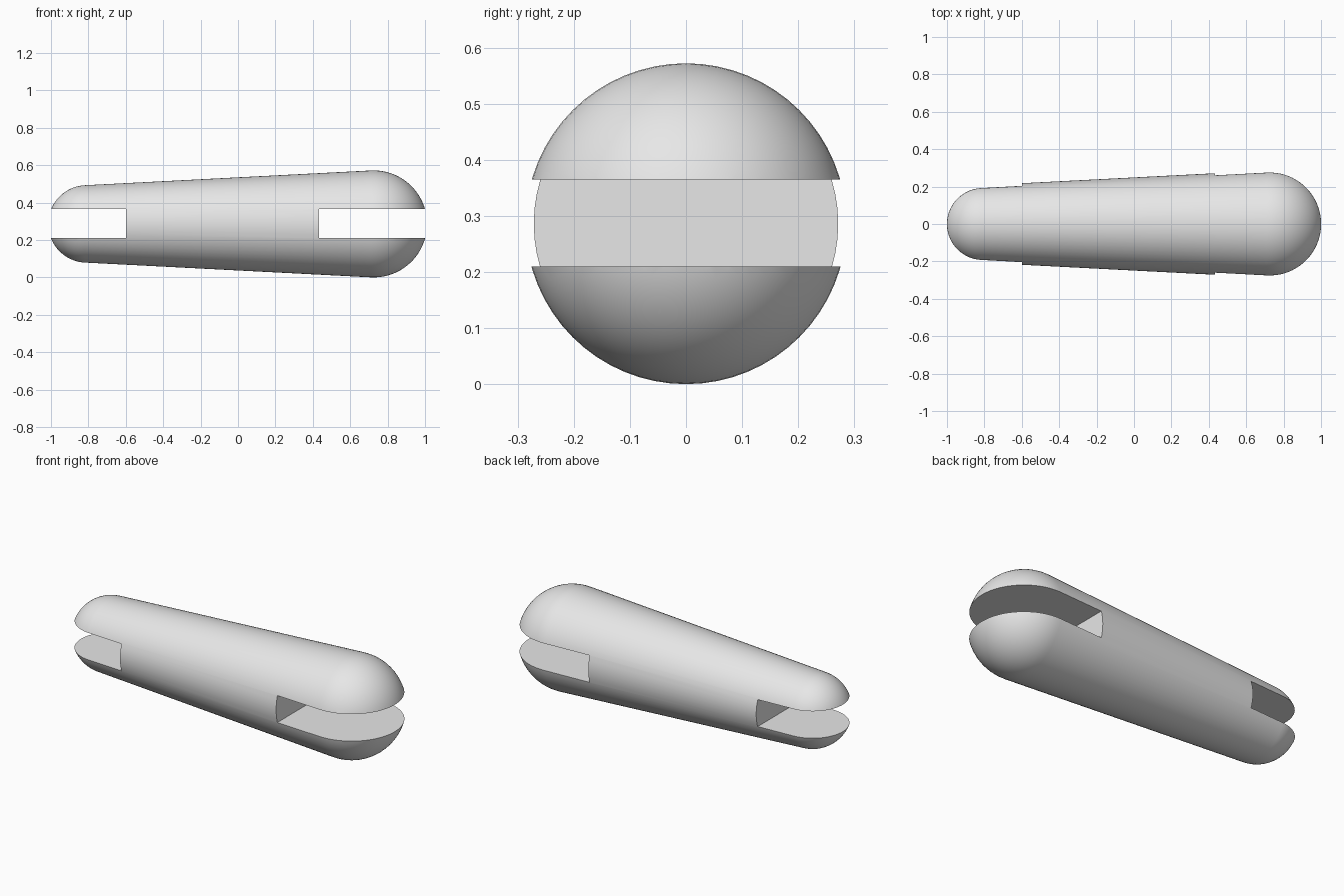
import bpy, bmesh
from math import asin, cos, sin, pi, radians
from mathutils import Vector

if "Cube" in bpy.data.objects:
    bpy.data.objects.remove(bpy.data.objects["Cube"], do_unlink=True)

AXIS_Z = 0.286
BIG_R, BIG_X = 0.286, 0.725
SMALL_R, SMALL_X = 0.207, -0.808
SLOT_HALF = 0.0775
STEPS, SIDES = 20, 64

grey = bpy.data.materials.new("light_grey")
grey.use_nodes = True
grey.diffuse_color = (0.8, 0.8, 0.8, 1)
grey.node_tree.nodes["Principled BSDF"].inputs["Base Color"].default_value = (0.8, 0.8, 0.8, 1)


def add_object(name, bm):
    bmesh.ops.recalc_face_normals(bm, faces=bm.faces)
    mesh = bpy.data.meshes.new(name)
    bm.to_mesh(mesh)
    bm.free()
    mesh.materials.append(grey)
    obj = bpy.data.objects.new(name, mesh)
    bpy.context.collection.objects.link(obj)
    return obj


# Tapered link body: two round ends joined by a tangent cone, spun about x
tangent = pi / 2 + asin((BIG_R - SMALL_R) / (BIG_X - SMALL_X))
profile = []
for i in range(STEPS + 1):
    a = tangent * i / STEPS
    profile.append((BIG_X + BIG_R * cos(a), BIG_R * sin(a)))
for i in range(STEPS + 1):
    a = tangent + (pi - tangent) * i / STEPS
    profile.append((SMALL_X + SMALL_R * cos(a), SMALL_R * sin(a)))

bm = bmesh.new()
verts = [bm.verts.new((x, 0, AXIS_Z + r)) for x, r in profile]
edges = [bm.edges.new(pair) for pair in zip(verts, verts[1:])]
bmesh.ops.spin(bm, geom=verts + edges, cent=(0, 0, AXIS_Z), axis=(1, 0, 0),
               angle=2 * pi, steps=SIDES)
bmesh.ops.remove_doubles(bm, verts=bm.verts, dist=0.0001)
body = add_object("link_body", bm)


# Fork slots cut through both ends
def cut_slot(name, x0, x1):
    bm = bmesh.new()
    bmesh.ops.create_cube(bm, size=1)
    bmesh.ops.scale(bm, vec=(x1 - x0, 1, 2 * SLOT_HALF), verts=bm.verts)
    bmesh.ops.translate(bm, vec=Vector(((x0 + x1) / 2, 0, AXIS_Z + 0.001)), verts=bm.verts)
    cutter = add_object(name, bm)
    cutter.hide_render = True
    mod = body.modifiers.new(name, "BOOLEAN")
    mod.operation = "DIFFERENCE"
    mod.solver = "EXACT"
    mod.object = cutter
    bpy.ops.object.modifier_apply(modifier=name)
    bpy.data.objects.remove(cutter, do_unlink=True)


bpy.ops.object.select_all(action="DESELECT")
body.select_set(True)
bpy.context.view_layer.objects.active = body
cut_slot("large_end_slot", 0.433, 1.3)
cut_slot("small_end_slot", -1.3, -0.6)

bpy.ops.object.shade_smooth_by_angle(angle=radians(30))
